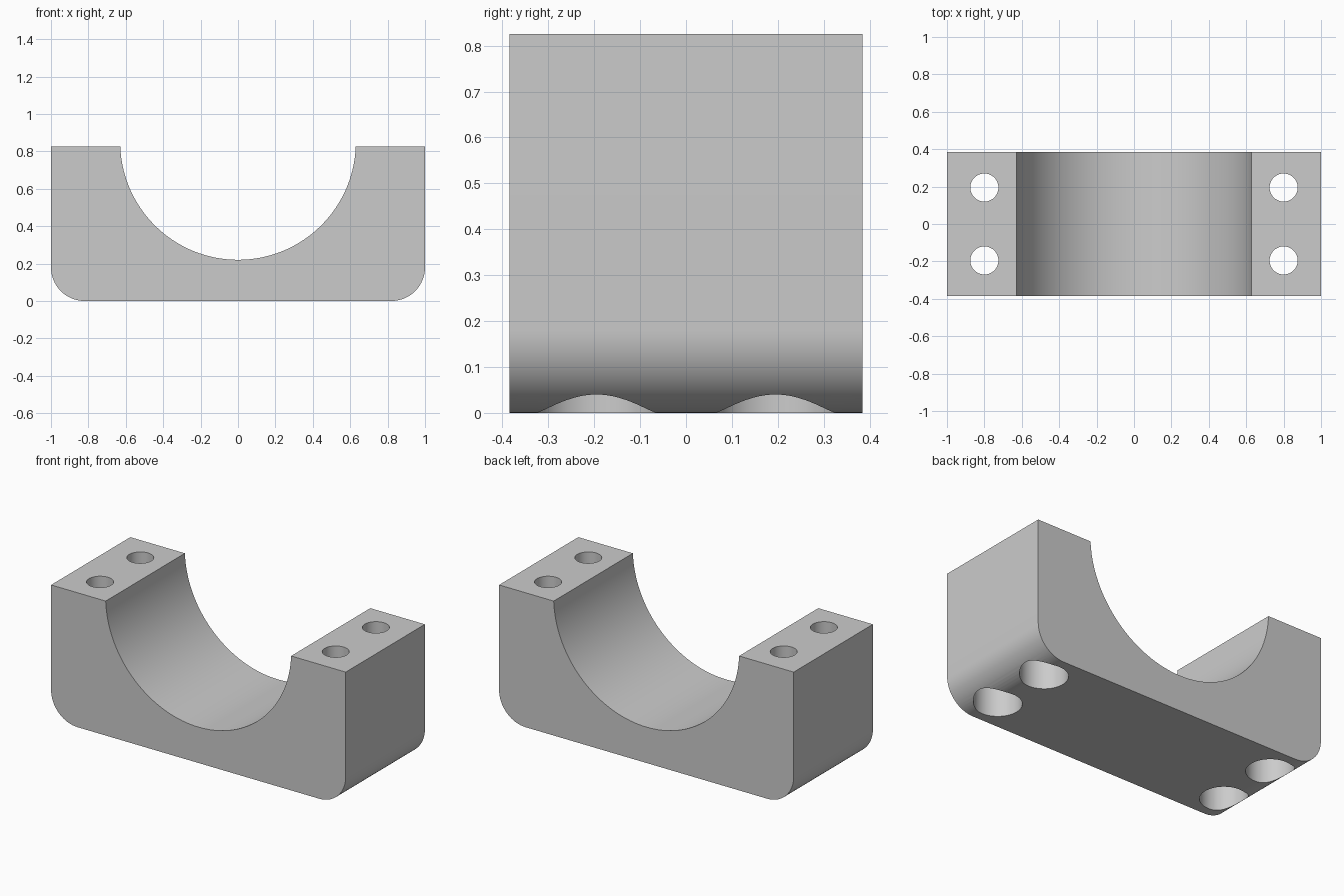
import bpy, bmesh
from math import sin, cos, pi, radians, asin

cube = bpy.data.objects.get("Cube")
if cube:
    bpy.data.objects.remove(cube, do_unlink=True)

HEIGHT, HALF_DEPTH = 0.825, 0.384
FILLET = 0.18
BORE_R, BORE_Z = 0.63, 0.85
HOLE_X, HOLE_Y, HOLE_R = 0.8, 0.195, 0.075
POCKET_R, POCKET_TOP = 0.133, 0.4

steel = bpy.data.materials.new("plain grey")
steel.use_nodes = True
GREY = (0.6, 0.6, 0.6, 1)
steel.diffuse_color = GREY
steel.node_tree.nodes["Principled BSDF"].inputs["Base Color"].default_value = GREY


def arc(cx, cz, r, start, end, steps):
    """Points along an arc in the xz plane."""
    angles = [start + (end - start) * i / steps for i in range(steps + 1)]
    return [(cx + r * cos(a), cz + r * sin(a)) for a in angles]


def new_object(name, bm):
    bmesh.ops.recalc_face_normals(bm, faces=bm.faces)
    mesh = bpy.data.meshes.new(name)
    bm.to_mesh(mesh)
    bm.free()
    mesh.materials.append(steel)
    obj = bpy.data.objects.new(name, mesh)
    bpy.context.collection.objects.link(obj)
    return obj


def drill(target, x, y, r, z0, z1):
    """Cut a vertical round hole from z0 to z1."""
    bpy.ops.mesh.primitive_cylinder_add(vertices=64, radius=r, depth=z1 - z0,
                                        location=(x, y, (z0 + z1) / 2))
    cutter = bpy.context.object
    cutter.name = "hole_cutter"
    cutter.hide_render = True
    cutter.data.materials.append(steel)
    bpy.context.view_layer.objects.active = target
    mod = target.modifiers.new("hole", "BOOLEAN")
    mod.operation, mod.solver, mod.object = "DIFFERENCE", "EXACT", cutter
    bpy.ops.object.modifier_apply(modifier=mod.name)
    bpy.data.objects.remove(cutter, do_unlink=True)


# Saddle outline: rounded lower corners and a round cradle in the top
dip = asin((BORE_Z - HEIGHT) / BORE_R)
corner = 1 - FILLET
outline = [(-1, HEIGHT)]
outline += arc(-corner, FILLET, FILLET, pi, 1.5 * pi, 16)
outline += arc(corner, FILLET, FILLET, 1.5 * pi, 2 * pi, 16)
outline += [(1, HEIGHT)]
outline += arc(0, BORE_Z, BORE_R, -dip, dip - pi, 72)

bm = bmesh.new()
face = bm.faces.new([bm.verts.new((x, -HALF_DEPTH, z)) for x, z in outline])
sides = bmesh.ops.extrude_face_region(bm, geom=[face])
moved = [v for v in sides["geom"] if isinstance(v, bmesh.types.BMVert)]
bmesh.ops.translate(bm, verts=moved, vec=(0, 2 * HALF_DEPTH, 0))
saddle = new_object("clamp_saddle", bm)

# Four bolt holes, each with a wider pocket sunk from below
for x in (-HOLE_X, HOLE_X):
    for y in (-HOLE_Y, HOLE_Y):
        drill(saddle, x, y, POCKET_R, -0.1, POCKET_TOP)
        drill(saddle, x, y, HOLE_R, POCKET_TOP - 0.1, HEIGHT + 0.1)

bpy.ops.object.select_all(action="DESELECT")
saddle.select_set(True)
bpy.context.view_layer.objects.active = saddle
bpy.ops.object.shade_smooth_by_angle(angle=radians(30))
